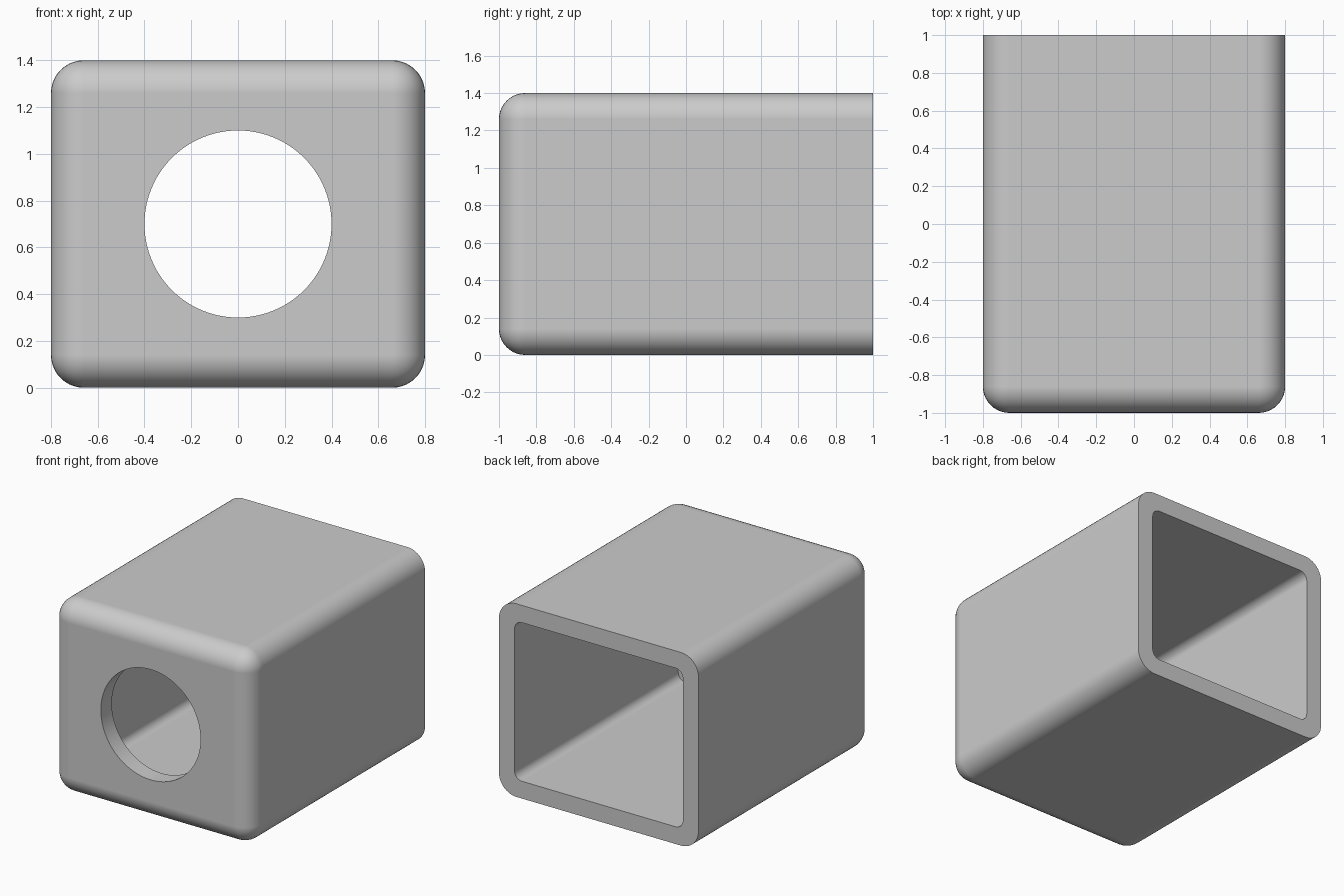
import bpy, bmesh, math

default = bpy.data.objects.get("Cube")
if default:
    bpy.data.objects.remove(default)

W, D, H = 1.6, 2.0, 1.4      # outer size
WALL, R_OUT, R_IN = 0.125, 0.14, 0.06
HOLE_R = 0.4

grey = bpy.data.materials.new("light grey")
grey.use_nodes = True
colour = (0.6, 0.6, 0.6, 1)
grey.diffuse_color = colour
grey.node_tree.nodes["Principled BSDF"].inputs["Base Color"].default_value = colour


def make_object(name, bm):
    mesh = bpy.data.meshes.new(name)
    bm.to_mesh(mesh)
    bm.free()
    mesh.materials.append(grey)
    obj = bpy.data.objects.new(name, mesh)
    bpy.context.collection.objects.link(obj)
    return obj


def rounded_box(name, width, height, y0, y1, radius, round_front):
    """Box from y0 to y1 with rounded long edges, and optionally a rounded front."""
    bm = bmesh.new()
    bmesh.ops.create_cube(bm, size=1)
    for v in bm.verts:
        v.co.x *= width
        v.co.z = v.co.z * height + H / 2
        v.co.y = y0 if v.co.y < 0 else y1
    mid = (y0 + y1) / 2
    edges = []
    for e in bm.edges:
        a, b = (v.co.y < mid for v in e.verts)
        if a != b or (round_front and a and b):
            edges.append(e)
    bmesh.ops.bevel(bm, geom=edges, offset=radius, offset_type='OFFSET',
                    segments=10, profile=0.5, affect='EDGES')
    bmesh.ops.recalc_face_normals(bm, faces=bm.faces)
    return make_object(name, bm)


def apply_modifier(obj, kind, **settings):
    mod = obj.modifiers.new(kind.title(), kind)
    for key, value in settings.items():
        setattr(mod, key, value)
    bpy.context.view_layer.objects.active = obj
    bpy.ops.object.modifier_apply(modifier=mod.name)


# Outer housing
housing = rounded_box("housing", W, H, -D / 2, D / 2, R_OUT, True)

# Cavity, open at the back
cavity = rounded_box("cavity_cutter", W - 2 * WALL, H - 2 * WALL,
                     -D / 2 + WALL, D / 2 + 0.2, R_IN, False)

# Round opening through the front wall
bm = bmesh.new()
bmesh.ops.create_cone(bm, cap_ends=True, segments=96, radius1=HOLE_R,
                      radius2=HOLE_R, depth=0.6)
for v in bm.verts:
    x, y, z = v.co
    v.co = (x, z - D / 2, y + H / 2)
bmesh.ops.recalc_face_normals(bm, faces=bm.faces)
opening = make_object("opening_cutter", bm)

for cutter in (cavity, opening):
    cutter.hide_render = True
    apply_modifier(housing, 'BOOLEAN', operation='DIFFERENCE',
                   object=cutter, solver='EXACT')
    bpy.data.objects.remove(cutter)

# Smooth rounded edges, crisp rims, flat walls
bpy.ops.object.select_all(action='DESELECT')
housing.select_set(True)
bpy.context.view_layer.objects.active = housing
bpy.ops.object.shade_smooth_by_angle(angle=math.radians(30))
apply_modifier(housing, 'WEIGHTED_NORMAL', keep_sharp=True, weight=100)
